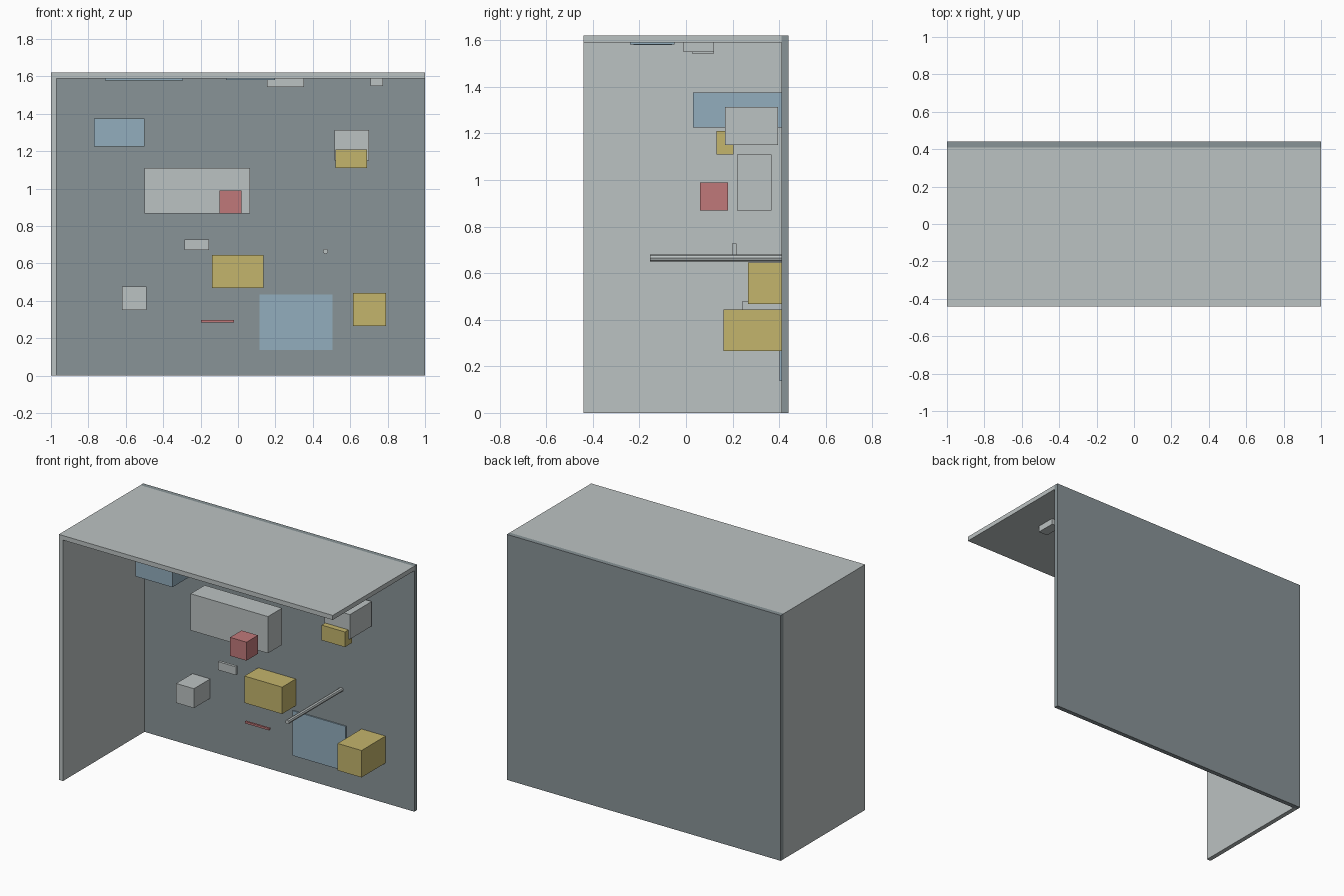
import bpy, math

if "Cube" in bpy.data.objects:
    bpy.data.objects.remove(bpy.data.objects["Cube"])


def material(name, rgb):
    m = bpy.data.materials.new(name)
    m.diffuse_color = (*rgb, 1.0)
    m.use_nodes = True
    m.node_tree.nodes["Principled BSDF"].inputs["Base Color"].default_value = m.diffuse_color
    return m


GREY = material("light grey", (0.50, 0.54, 0.54))
SLATE = material("slate grey", (0.25, 0.295, 0.31))
BLUE = material("dusty blue", (0.29, 0.42, 0.51))
YELLOW = material("mustard yellow", (0.55, 0.46, 0.15))
RED = material("dusty red", (0.53, 0.19, 0.195))


def box(name, x, y, z, mat):
    """Box given by its (min, max) range on each axis."""
    bpy.ops.mesh.primitive_cube_add(
        size=1, location=[(a + b) / 2 for a, b in (x, y, z)])
    ob = bpy.context.object
    ob.name = name
    ob.scale = [b - a for a, b in (x, y, z)]
    bpy.ops.object.transform_apply(location=False, rotation=False, scale=True)
    ob.data.materials.append(mat)
    return ob


WALL = 0.41    # front face of the back wall
CEIL = 1.59    # underside of the top panel

# Open shell: back, left side and top
box("back_wall", (-1, 1), (WALL, 0.44), (0, 1.62), SLATE)
box("left_wall", (-1, -0.97), (-0.44, WALL), (0, CEIL), GREY)
box("top_panel", (-1, 1), (-0.44, WALL), (CEIL, 1.62), GREY)

# Boxes fixed to the back wall
box("upper_blue_box", (-0.77, -0.50), (0.03, WALL), (1.225, 1.375), BLUE)
box("middle_yellow_box", (-0.14, 0.135), (0.267, WALL), (0.468, 0.645), YELLOW)
box("lower_yellow_box", (0.615, 0.79), (0.16, WALL), (0.265, 0.443), YELLOW)
box("lower_grey_box", (-0.62, -0.49), (0.24, WALL), (0.35, 0.478), GREY)
box("blue_wall_panel", (0.115, 0.505), (0.402, WALL), (0.137, 0.433), BLUE)

# Boxes standing free of the wall
box("upper_grey_box", (0.515, 0.70), (0.167, 0.395), (1.15, 1.313), GREY)
box("upper_yellow_box", (0.52, 0.69), (0.13, 0.203), (1.11, 1.21), YELLOW)
box("long_grey_box", (-0.50, 0.065), (0.22, 0.367), (0.868, 1.11), GREY)
box("red_cube", (-0.10, 0.02), (0.06, 0.18), (0.868, 0.99), RED)
box("small_grey_plate", (-0.285, -0.155), (0.198, 0.216), (0.673, 0.728), GREY)
box("thin_red_bar", (-0.198, -0.022), (0.355, 0.368), (0.284, 0.297), RED)

# Fittings hanging under the top panel
box("blue_top_plate", (-0.71, -0.295), (-0.225, -0.06), (1.579, CEIL), BLUE)
box("grey_top_plate", (-0.065, 0.197), (-0.24, -0.05), (1.582, CEIL), BLUE)
box("wide_top_block", (0.155, 0.352), (0.025, 0.12), (1.544, CEIL), GREY)
box("small_top_block", (0.708, 0.775), (-0.01, 0.12), (1.549, CEIL), GREY)

# Rod sticking out of the back wall
bpy.ops.mesh.primitive_cylinder_add(
    vertices=8, radius=0.014, depth=WALL + 0.155,
    location=(0.468, (WALL - 0.155) / 2, 0.665), rotation=(math.pi / 2, 0, 0))
rod = bpy.context.object
rod.name = "wall_rod"
rod.data.materials.append(GREY)
